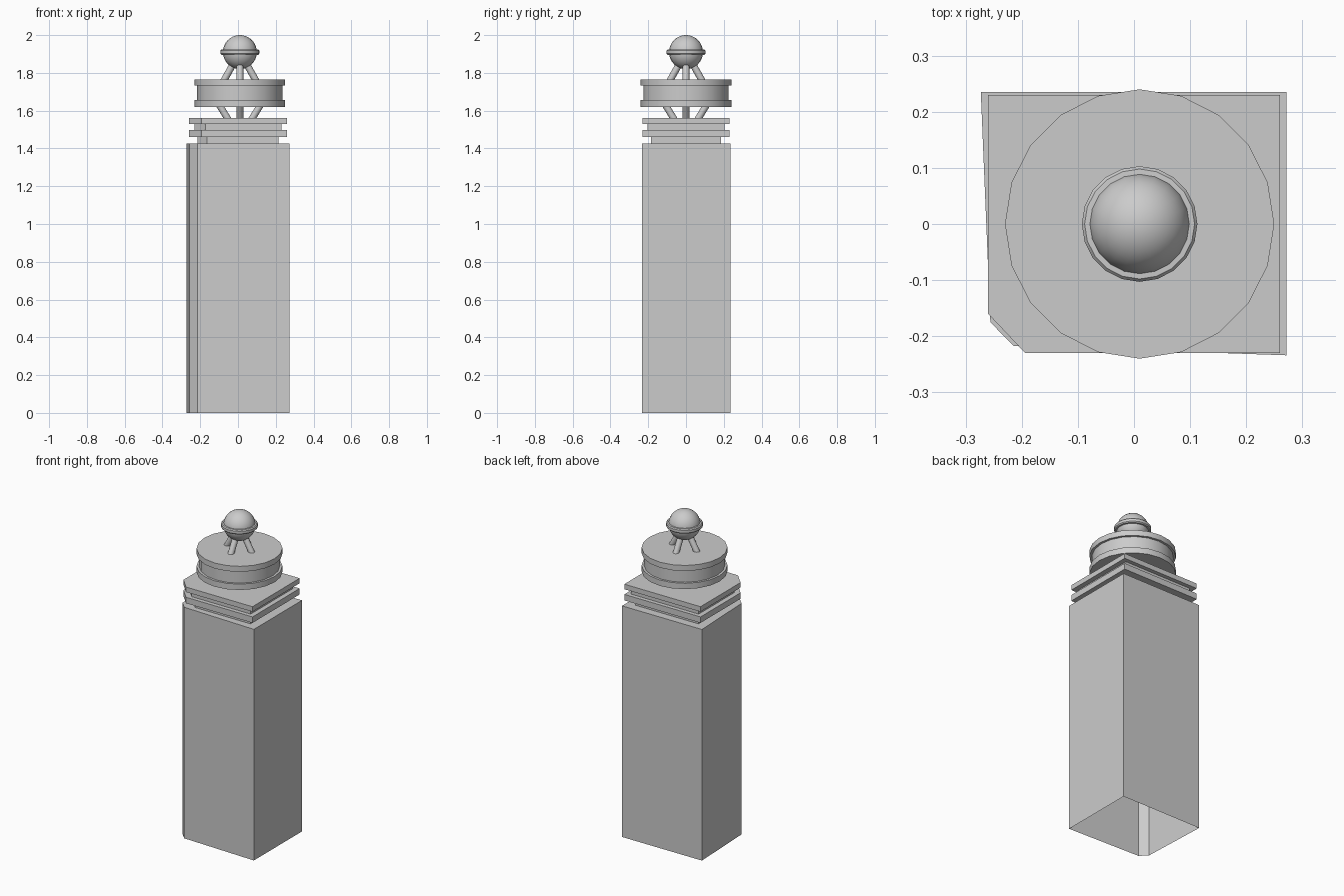
import bpy, bmesh, math
from mathutils import Vector

if "Cube" in bpy.data.objects:
    bpy.data.objects.remove(bpy.data.objects["Cube"])

CX = 0.01  # axis of the round parts


def finish(name, bm, smooth=False):
    bmesh.ops.recalc_face_normals(bm, faces=bm.faces)
    me = bpy.data.meshes.new(name)
    bm.to_mesh(me)
    bm.free()
    ob = bpy.data.objects.new(name, me)
    bpy.context.collection.objects.link(ob)
    if smooth:
        bpy.ops.object.select_all(action='DESELECT')
        ob.select_set(True)
        bpy.context.view_layer.objects.active = ob
        bpy.ops.object.shade_smooth_by_angle(angle=math.radians(35))
    return ob


def prism(name, outline, z0, z1, bottom=True):
    bm = bmesh.new()
    lo = [bm.verts.new((x, y, z0)) for x, y in outline]
    hi = [bm.verts.new((x, y, z1)) for x, y in outline]
    n = len(outline)
    for i in range(n):
        j = (i + 1) % n
        bm.faces.new((lo[i], lo[j], hi[j], hi[i]))
    bm.faces.new(hi)
    if bottom:
        bm.faces.new(lo[::-1])
    return finish(name, bm)


def lathe(name, profile, n=20):
    bm = bmesh.new()
    rings = [[bm.verts.new((CX + r * math.cos(2 * math.pi * i / n),
                            r * math.sin(2 * math.pi * i / n), z))
              for i in range(n)] for r, z in profile]
    for a, b in zip(rings, rings[1:]):
        for i in range(n):
            j = (i + 1) % n
            bm.faces.new((a[i], a[j], b[j], b[i]))
    bm.faces.new(rings[0][::-1])
    bm.faces.new(rings[-1])
    return finish(name, bm, True)


def strut(name, p, q, r=0.018):
    p, q = Vector(p), Vector(q)
    bm = bmesh.new()
    bmesh.ops.create_cone(bm, cap_ends=True, segments=12, radius1=r, radius2=r,
                          depth=(q - p).length)
    rot = (q - p).to_track_quat('Z', 'Y').to_matrix()
    for v in bm.verts:
        v.co = rot @ v.co + (p + q) / 2
    return finish(name, bm, True)


def chamfered(x, y, cx, cy):
    # rectangle with its front left corner cut off
    return [(-x, y), (-x, -y + cy), (-x + cx, -y), (x, -y), (x, y)]


# Shaft: hollow, open underneath, slightly skewed plan
prism("shaft", [(-0.273, 0.235), (-0.256, -0.175), (-0.215, -0.217),
                (0.272, -0.234), (0.272, 0.235)], 0, 1.425, bottom=False)

# Stepped crown: necks and plates
prism("lower_neck", chamfered(0.214, 0.185, 0.05, 0.055), 1.42, 1.462)
prism("lower_plate", chamfered(0.26, 0.23, 0.066, 0.07), 1.46, 1.497)
prism("upper_neck", chamfered(0.23, 0.205, 0.058, 0.062), 1.495, 1.531)
prism("upper_plate", chamfered(0.26, 0.23, 0.066, 0.07), 1.529, 1.56)

# Drum with two rims
lathe("drum", [(0.24, 1.62), (0.24, 1.656), (0.226, 1.656),
               (0.226, 1.732), (0.24, 1.732), (0.24, 1.766)])

# Struts under and above the drum
for i, (c, s) in enumerate([(1, 0), (0, 1), (-1, 0), (0, -1)]):
    strut(f"lower_strut_{i}", (CX + 0.06 * c, 0.06 * s, 1.55),
          (CX + 0.109 * c, 0.109 * s, 1.63))
    strut(f"upper_strut_{i}", (CX + 0.09 * c, 0.09 * s, 1.75),
          (CX + 0.02 * c, 0.02 * s, 1.875))

# Ball finial and its band
bm = bmesh.new()
bmesh.ops.create_uvsphere(bm, u_segments=20, v_segments=16, radius=0.09)
bmesh.ops.translate(bm, verts=bm.verts, vec=(CX, 0, 1.91))
finish("ball", bm, True)
lathe("ball_band", [(0.08, 1.895), (0.098, 1.896), (0.103, 1.902),
                    (0.103, 1.918), (0.098, 1.924), (0.08, 1.925)])
